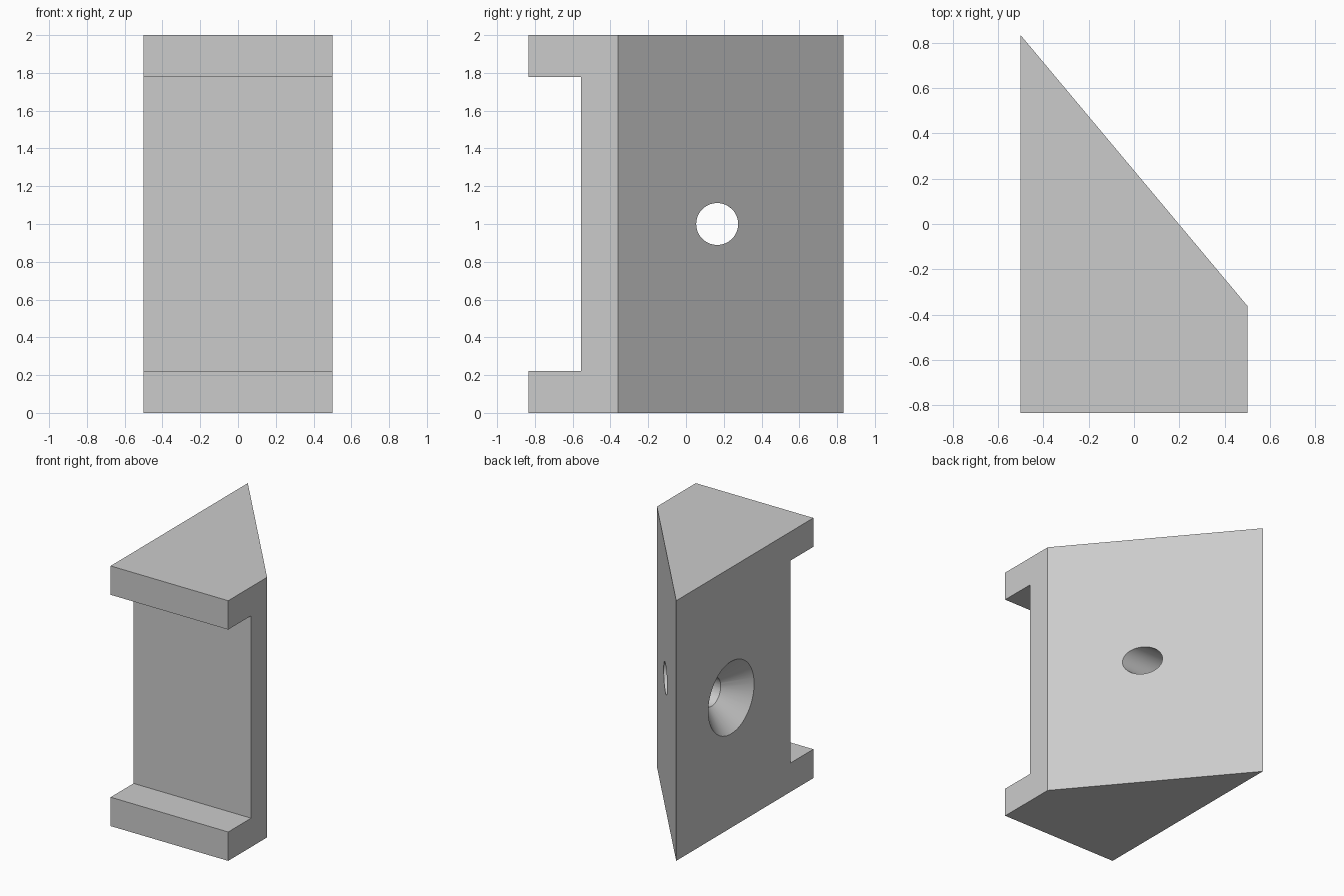
import bpy
import bmesh
import math
from mathutils import Matrix

cube = bpy.data.objects.get("Cube")
if cube:
    bpy.data.objects.remove(cube, do_unlink=True)

# Plain grey material
grey = bpy.data.materials.new("light_grey")
grey.use_nodes = True
colour = (0.6, 0.6, 0.6, 1)
grey.diffuse_color = colour
grey.node_tree.nodes["Principled BSDF"].inputs["Base Color"].default_value = colour

HEIGHT = 2.0
FRONT, BACK, SHORT_BACK = -0.833, 0.833, -0.361
HOLE_Y, HOLE_R, SINK_R, SINK_DEPTH = 0.165, 0.111, 0.278, 0.167


def make_object(name, bm):
    bmesh.ops.recalc_face_normals(bm, faces=bm.faces)
    mesh = bpy.data.meshes.new(name)
    bm.to_mesh(mesh)
    bm.free()
    mesh.materials.append(grey)
    obj = bpy.data.objects.new(name, mesh)
    bpy.context.collection.objects.link(obj)
    return obj


def x_cone(name, x0, x1, r0, r1):
    """Round cutter along x, with radius r0 at x0 and r1 at x1."""
    bm = bmesh.new()
    place = Matrix.Translation(((x0 + x1) / 2, HOLE_Y, HEIGHT / 2)) @ Matrix.Rotation(math.pi / 2, 4, 'Y')
    bmesh.ops.create_cone(bm, cap_ends=True, segments=64, radius1=r0, radius2=r1,
                          depth=x1 - x0, matrix=place)
    return make_object(name, bm)


# Wedge body: slanted plan raised to full height
bm = bmesh.new()
plan = [(-0.5, FRONT), (0.5, FRONT), (0.5, SHORT_BACK), (-0.5, BACK)]
base = bm.faces.new([bm.verts.new((x, y, 0)) for x, y in plan])
raised = bmesh.ops.extrude_face_region(bm, geom=[base])["geom"]
bmesh.ops.translate(bm, vec=(0, 0, HEIGHT),
                    verts=[v for v in raised if isinstance(v, bmesh.types.BMVert)])
body = make_object("wedge_block", bm)

# Front channel cutter, leaving a lip at the top and bottom
bm = bmesh.new()
bmesh.ops.create_cube(bm, size=1, matrix=Matrix.Translation((0, FRONT, HEIGHT / 2))
                      @ Matrix.Diagonal((1.4, 0.556, 1.556, 1)))
channel = make_object("channel_cutter", bm)

# Screw hole and its countersink, the cone carried a little past the face
over = 0.05
slope = (SINK_R - HOLE_R) / SINK_DEPTH
hole = x_cone("hole_cutter", -0.8, 0.8, HOLE_R, HOLE_R)
sink = x_cone("countersink_cutter", -0.5 - over, -0.5 + SINK_DEPTH,
              SINK_R + over * slope, HOLE_R)

# Cut each one and remove the cutters
bpy.context.view_layer.objects.active = body
body.select_set(True)
for cutter in (channel, sink, hole):
    cutter.hide_render = True
    mod = body.modifiers.new(cutter.name, 'BOOLEAN')
    mod.operation = 'DIFFERENCE'
    mod.solver = 'EXACT'
    mod.object = cutter
    bpy.ops.object.modifier_apply(modifier=mod.name)
    bpy.data.objects.remove(cutter, do_unlink=True)

bpy.ops.object.shade_smooth_by_angle(angle=math.radians(30))
